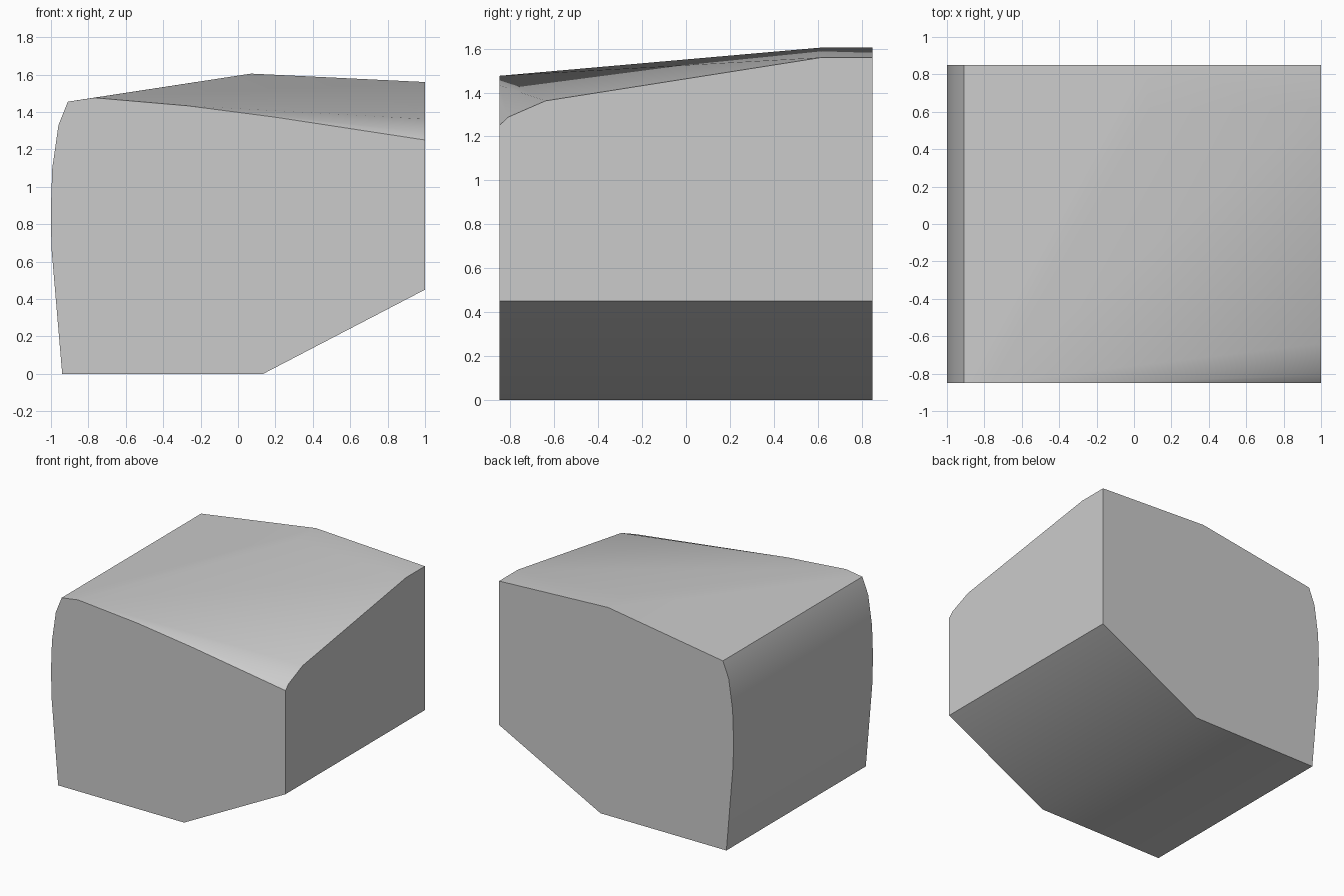
import bpy, bmesh, math

cube = bpy.data.objects.get("Cube")
if cube:
    bpy.data.objects.remove(cube, do_unlink=True)

HALF = 0.85  # half depth


def material(name, color):
    mat = bpy.data.materials.new(name)
    mat.use_nodes = True
    mat.diffuse_color = color
    mat.node_tree.nodes["Principled BSDF"].inputs["Base Color"].default_value = color
    return mat


# Shared side and underside profile (x, z)
profile = [(-0.91, 1.455), (-0.96, 1.33), (-0.993, 1.1), (-1, 0.9), (-0.998, 0.68),
           (-0.94, 0), (0.135, 0), (1, 0.45)]
# Top edges at the front and back (x, z), and along the +x side (y, z)
front_top = [(-0.77, 1.476), (-0.27, 1.433), (0.2, 1.372), (1, 1.25)]
back_top = [(0.07, 1.605), (1, 1.56)]
side_top = [(-0.81, 1.288), (-0.64, 1.362), (0.62, 1.56)]

points = [(x, y, z) for x, z in profile for y in (-HALF, HALF)]
points += [(x, -HALF, z) for x, z in front_top]
points += [(x, HALF, z) for x, z in back_top]
points += [(1, y, z) for y, z in side_top]
points.append((0.07, 0.62, 1.605))  # crest of the sloping top

# Solid faceted block: skin the edge points
bm = bmesh.new()
for p in points:
    bm.verts.new(p)
bmesh.ops.convex_hull(bm, input=bm.verts[:])
bmesh.ops.dissolve_limit(bm, angle_limit=math.radians(0.6),
                         verts=bm.verts[:], edges=bm.edges[:])
bmesh.ops.recalc_face_normals(bm, faces=bm.faces[:])
mesh = bpy.data.meshes.new("block")
bm.to_mesh(mesh)
bm.free()

block = bpy.data.objects.new("block", mesh)
bpy.context.collection.objects.link(block)
mesh.materials.append(material("light grey", (0.6, 0.6, 0.6, 1)))

# Soft shading with crisp main edges
bpy.context.view_layer.objects.active = block
block.select_set(True)
bpy.ops.object.shade_smooth_by_angle(angle=math.radians(30))
